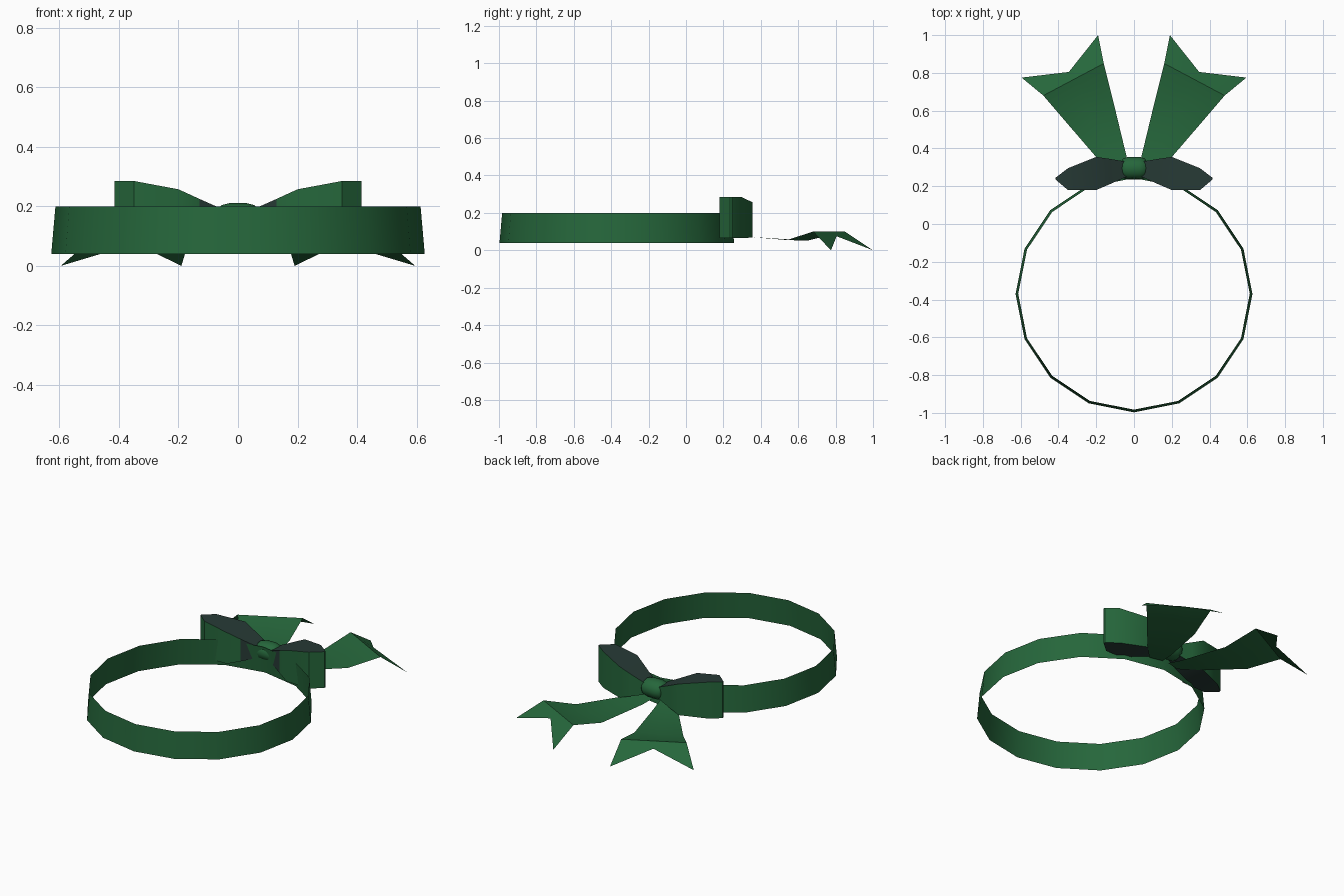
import bpy, bmesh, math

cube = bpy.data.objects.get("Cube")
if cube:
    bpy.data.objects.remove(cube, do_unlink=True)


def make_material(name, rgb):
    mat = bpy.data.materials.new(name)
    mat.use_nodes = True
    mat.diffuse_color = (*rgb, 1)
    mat.node_tree.nodes["Principled BSDF"].inputs["Base Color"].default_value = (*rgb, 1)
    return mat


green = make_material("ribbon green", (0.019, 0.135, 0.044))
dark = make_material("dark slate green", (0.02, 0.042, 0.036))


def loft(name, rows, closed=False, caps=False, dark_rule=None, angle=35):
    """Skin matching rows of points into a surface."""
    bm = bmesh.new()
    grid = [[bm.verts.new(p) for p in row] for row in rows]
    count = len(grid[0])
    for a, b in zip(grid, grid[1:]):
        for i in range(count if closed else count - 1):
            j = (i + 1) % count
            bm.faces.new((a[i], a[j], b[j], b[i]))
    if caps:
        bm.faces.new(grid[0])
        bm.faces.new(grid[-1])
    bmesh.ops.recalc_face_normals(bm, faces=bm.faces)
    for f in bm.faces:
        f.material_index = int(bool(dark_rule and dark_rule(f)))
    mesh = bpy.data.meshes.new(name)
    bm.to_mesh(mesh)
    bm.free()
    mesh.materials.append(green)
    mesh.materials.append(dark)
    obj = bpy.data.objects.new(name, mesh)
    bpy.context.collection.objects.link(obj)
    bpy.ops.object.select_all(action="DESELECT")
    obj.select_set(True)
    bpy.context.view_layer.objects.active = obj
    bpy.ops.object.shade_smooth_by_angle(angle=math.radians(angle))
    return obj


# Neck band: a thin sixteen-sided sheet, slightly narrower at the top
def ring(radius, z):
    steps = [math.tau * i / 16 for i in range(16)]
    return [(radius * math.cos(a), radius * math.sin(a) - 0.37, z) for a in steps]


loft("neck_band", [ring(0.627, 0.04), ring(0.613, 0.2)], closed=True)

# Knot: a rounded drum lying along x
knot_rows = []
for x, r in ((-0.065, 0.042), (-0.055, 0.053), (-0.03, 0.06),
             (0.03, 0.06), (0.055, 0.053), (0.065, 0.042)):
    knot_rows.append([(x, 0.295 + r * math.cos(math.tau * i / 12),
                       0.155 + 0.92 * r * math.sin(math.tau * i / 12)) for i in range(12)])
loft("bow_knot", knot_rows, closed=True, caps=True, angle=45)

# Loop sections: x, front y, back y, bottom z, top z
loop_sections = (
    (0.04, 0.25, 0.33, 0.12, 0.185),
    (0.13, 0.21, 0.345, 0.09, 0.225),
    (0.20, 0.18, 0.355, 0.068, 0.257),
    (0.35, 0.18, 0.295, 0.065, 0.285),
    (0.415, 0.235, 0.245, 0.065, 0.285),
)

# Tail rows: inner edge, middle, outer edge
tail_rows = (
    ((0.02, 0.27, 0.085), (0.06, 0.26, 0.085), (0.10, 0.25, 0.085)),
    ((0.04, 0.36, 0.07), (0.12, 0.36, 0.07), (0.205, 0.36, 0.07)),
    ((0.11, 0.65, 0.052), (0.235, 0.595, 0.053), (0.36, 0.54, 0.055)),
    ((0.16, 0.85, 0.10), (0.32, 0.765, 0.10), (0.48, 0.68, 0.10)),
    ((0.19, 1.0, 0.0), (0.345, 0.805, 0.075), (0.595, 0.775, 0.0)),
)


def loop_is_dark(face):
    center = face.calc_center_median()
    return abs(face.normal.z) > 0.6 or (abs(center.x) < 0.13 and center.y < 0.27)


for side, s in (("left", 1), ("right", -1)):
    sections = [[(s * x, f, lo), (s * x, b, lo), (s * x, b, hi), (s * x, f, hi)]
                for x, f, b, lo, hi in loop_sections]
    loft(side + "_bow_loop", sections, closed=True, caps=True, dark_rule=loop_is_dark)
    tail = [[(s * x, y, z) for x, y, z in row] for row in tail_rows]
    obj = loft(side + "_ribbon_tail", tail, angle=20)
    # Tails face upward
    if sum(p.normal.z for p in obj.data.polygons) < 0:
        obj.data.flip_normals()
